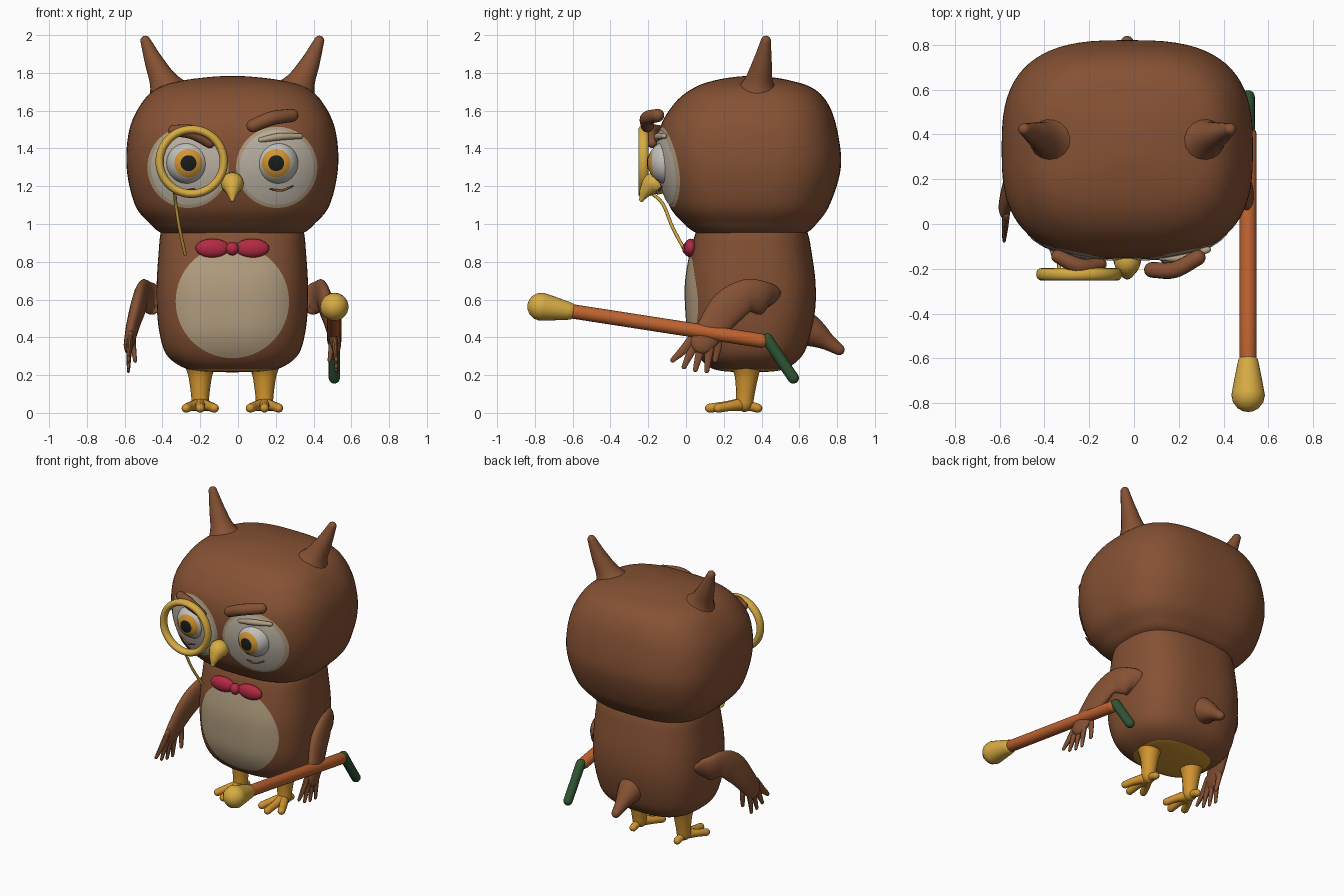
import bpy, bmesh, math
from mathutils import Vector
from mathutils.bvhtree import BVHTree

if "Cube" in bpy.data.objects:
    bpy.data.objects.remove(bpy.data.objects["Cube"])

CENTRE_X = -0.03  # the bird's own mid-plane; all x values below are relative to it


def material(name, r, g, b):
    m = bpy.data.materials.new(name)
    m.use_nodes = True
    m.diffuse_color = (r, g, b, 1)
    bsdf = next(n for n in m.node_tree.nodes if n.type == "BSDF_PRINCIPLED")
    bsdf.inputs["Base Color"].default_value = (r, g, b, 1)
    return m


BROWN = material("brown feathers", 0.235, 0.083, 0.034)
BEIGE = material("beige belly", 0.46, 0.35, 0.22)
WHITE = material("pale eye patch", 0.52, 0.46, 0.38)
EYE = material("eyeball grey", 0.55, 0.53, 0.50)
ORANGE = material("orange skin", 0.64, 0.30, 0.03)
BLACK = material("black pupil", 0.01, 0.012, 0.012)
GOLD = material("gold", 0.68, 0.41, 0.055)
WOOD = material("reddish wood", 0.52, 0.125, 0.03)
GREEN = material("dark green", 0.03, 0.09, 0.035)
RED = material("crimson", 0.45, 0.023, 0.055)


def emit(name, bm, mat, closed=True):
    if closed:
        bmesh.ops.recalc_face_normals(bm, faces=bm.faces)
    me = bpy.data.meshes.new(name)
    bm.to_mesh(me)
    bm.free()
    me.materials.append(mat)
    ob = bpy.data.objects.new(name, me)
    ob.location.x = CENTRE_X
    bpy.context.collection.objects.link(ob)
    bpy.ops.object.select_all(action="DESELECT")
    ob.select_set(True)
    bpy.context.view_layer.objects.active = ob
    bpy.ops.object.shade_smooth_by_angle(angle=math.radians(50))
    return ob


def spline(keys, steps):
    """Catmull-Rom interpolation of tuples."""
    k = [Vector(p) for p in keys]
    k = [k[0] * 2 - k[1]] + k + [k[-1] * 2 - k[-2]]
    out = []
    for a, b, c, d in zip(k, k[1:], k[2:], k[3:]):
        for i in range(steps):
            t = i / steps
            out.append(0.5 * (2 * b + (c - a) * t + (2 * a - 5 * b + 4 * c - d) * t * t
                              + (3 * b - a - 3 * c + d) * t ** 3))
    return out + [k[-2]]


def skin(rings):
    bm = bmesh.new()
    loops = [[bm.verts.new(p) for p in ring] for ring in rings]
    n = len(loops[0])
    for lo, hi in zip(loops, loops[1:]):
        for i in range(n):
            bm.faces.new((lo[i], lo[(i + 1) % n], hi[(i + 1) % n], hi[i]))
    bm.faces.new(loops[0])
    bm.faces.new(loops[-1])
    return bm


def loft(name, keys, mat, power, sides=72):
    """Stack of rounded-box sections: (z, half width, front y, back y)."""
    def arc(v):
        return math.copysign(abs(v) ** (2 / power), v)
    rings = []
    for z, w, front, back in spline(keys, 6):
        mid, depth = (front + back) / 2, (back - front) / 2
        angles = [math.tau * i / sides for i in range(sides)]
        rings.append([(w * arc(math.cos(a)), mid + depth * arc(math.sin(a)), z) for a in angles])
    return emit(name, skin(rings), mat)


def tube(name, keys, mat, flat=1.0, side=1, steps=5, sides=16):
    """Round-ended tapered tube through (x, y, z, radius); flat squashes it along x."""
    pts = spline([(x * side, y, z, r) for x, y, z, r in keys], steps)
    path = [(p.xyz, p.w) for p in pts]
    start = (path[0][0] - path[1][0]).normalized()
    end = (path[-1][0] - path[-2][0]).normalized()
    (p0, r0), (p1, r1) = path[0], path[-1]
    caps = [math.radians(a) for a in (25, 50, 70, 86)]
    path = ([(p0 + start * r0 * math.sin(a), r0 * math.cos(a)) for a in reversed(caps)] + path
            + [(p1 + end * r1 * math.sin(a), r1 * math.cos(a)) for a in caps])
    span = p1 - p0
    ref = Vector((0, 1, 0)) if abs(span.x) > 0.7 * span.length else Vector((1, 0, 0))
    rings = []
    for i, (p, r) in enumerate(path):
        t = (path[min(i + 1, len(path) - 1)][0] - path[max(i - 1, 0)][0]).normalized()
        b = t.cross(ref).normalized()
        a = b.cross(t)
        rings.append([p + r * (a * flat * math.cos(u) + b * math.sin(u))
                      for u in (math.tau * j / sides for j in range(sides))])
    return emit(name, skin(rings), mat)


def ball(name, centre, size, mat):
    bm = bmesh.new()
    bmesh.ops.create_uvsphere(bm, u_segments=40, v_segments=24, radius=1)
    bmesh.ops.scale(bm, vec=size, verts=bm.verts)
    bmesh.ops.translate(bm, vec=centre, verts=bm.verts)
    return emit(name, bm, mat)


def decal(name, target, x, z, rx, rz, mat, lift=0.005):
    """Thin elliptical patch laid on the front of another part."""
    me = target.data
    tree = BVHTree.FromPolygons([v.co for v in me.vertices], [p.vertices for p in me.polygons])
    bm = bmesh.new()

    def drop(px, pz):
        hit = tree.ray_cast(Vector((px, -2, pz)), Vector((0, 1, 0)))[0]
        return bm.verts.new((px, (hit.y if hit else 0) - lift, pz))

    n, layers, hub, last = 64, 14, drop(x, z), None
    for k in range(1, layers + 1):
        f = k / layers
        ring = [drop(x + rx * f * math.cos(math.tau * i / n), z + rz * f * math.sin(math.tau * i / n))
                for i in range(n)]
        for i in range(n):
            j = (i + 1) % n
            bm.faces.new((last[i], ring[i], ring[j], last[j]) if last else (hub, ring[i], ring[j]))
        last = ring
    return emit(name, bm, mat, closed=False)


# Head and body
head = loft("head", [(0.93, 0.30, 0.12, 0.56), (0.955, 0.38, 0.05, 0.64), (1.0, 0.435, -0.01, 0.69),
                     (1.1, 0.515, -0.09, 0.76), (1.3, 0.56, -0.15, 0.82), (1.5, 0.545, -0.14, 0.80),
                     (1.64, 0.48, -0.06, 0.75), (1.72, 0.395, 0.04, 0.67), (1.76, 0.26, 0.15, 0.55),
                     (1.78, 0.10, 0.27, 0.43), (1.783, 0.01, 0.34, 0.36)], BROWN, 2.85)
body = loft("body", [(0.215, 0.03, 0.30, 0.38), (0.222, 0.18, 0.19, 0.48), (0.245, 0.27, 0.12, 0.55),
                     (0.31, 0.35, 0.06, 0.62), (0.42, 0.385, 0.015, 0.66), (0.56, 0.40, 0.0, 0.685),
                     (0.7, 0.40, 0.0, 0.685), (0.85, 0.39, 0.025, 0.665), (0.95, 0.38, 0.05, 0.645),
                     (1.05, 0.35, 0.10, 0.60)], BROWN, 2.7)
# Orange underside between the legs
body.data.materials.append(ORANGE)
for face in body.data.polygons:
    if face.center.z < 0.236:
        face.material_index = 1
decal("belly_patch", body, 0, 0.59, 0.30, 0.30, BEIGE)
tube("tail", [(0, 0.58, 0.47, 0.11), (0, 0.68, 0.42, 0.075), (0, 0.75, 0.375, 0.045),
              (0, 0.81, 0.335, 0.03)], BROWN)

# Paired parts
for label, s in (("left", 1), ("right", -1)):
    decal(label + "_eye_rim", head, 0.235 * s, 1.30, 0.215, 0.215, BEIGE, 0.004)
    decal(label + "_eye_patch", head, 0.235 * s, 1.30, 0.196, 0.198, WHITE, 0.009)
    eye = ball(label + "_eyeball", (0.235 * s, -0.095, 1.325), (0.115, 0.105, 0.115), EYE)
    decal(label + "_iris", eye, 0.232 * s, 1.322, 0.075, 0.075, ORANGE, 0.003)
    decal(label + "_pupil", eye, 0.232 * s, 1.322, 0.042, 0.042, BLACK, 0.007)
    tube(label + "_cheek_crease", [(0.20, -0.144, 1.185, 0.004), (0.26, -0.143, 1.178, 0.007),
                                   (0.32, -0.127, 1.20, 0.004)], BROWN, side=s)
    tube(label + "_ear_tuft", [(0.32, 0.375, 1.66, 0.15), (0.362, 0.385, 1.75, 0.08),
                               (0.415, 0.405, 1.86, 0.05), (0.46, 0.423, 1.97, 0.027)], BROWN, side=s)
    tube(label + "_wing", [(0.35, 0.43, 0.59, 0.09), (0.43, 0.41, 0.605, 0.09), (0.475, 0.32, 0.62, 0.087),
                           (0.50, 0.22, 0.555, 0.095), (0.53, 0.14, 0.45, 0.08),
                           (0.545, 0.09, 0.38, 0.068)], BROWN, flat=0.42, side=s, sides=20)
    for i, (y, z) in enumerate(((-0.07, 0.28), (-0.01, 0.245), (0.05, 0.23), (0.11, 0.225))):
        root = 0.045 + i * 0.03
        tube(f"{label}_finger_{i + 1}", [(0.54, root, 0.41, 0.026), (0.546, (root + y) / 2, 0.335, 0.024),
                                         (0.55, y, z, 0.014)], BROWN, flat=0.6, side=s, sides=10)
    tube(label + "_thumb", [(0.53, 0.16, 0.44, 0.03), (0.525, 0.17, 0.36, 0.022),
                            (0.515, 0.155, 0.28, 0.015)], BROWN, flat=0.7, side=s, sides=10)
    tube(label + "_leg", [(0.17, 0.32, 0.24, 0.078), (0.17, 0.32, 0.19, 0.062),
                          (0.17, 0.315, 0.11, 0.05), (0.17, 0.31, 0.05, 0.045)], ORANGE, side=s)
    for i, (dx, y) in enumerate(((-0.075, 0.17), (0, 0.125), (0.075, 0.17), (0, 0.38))):
        tube(f"{label}_toe_{i + 1}", [(0.17, 0.30, 0.045, 0.036), (0.17 + dx * 0.6, (0.30 + y) / 2, 0.036, 0.026),
                                      (0.17 + dx, y, 0.025, 0.024)], ORANGE, side=s, sides=12)

# Brows and eyelid
tube("left_brow", [(0.11, -0.205, 1.52, 0.035), (0.21, -0.205, 1.56, 0.037),
                   (0.315, -0.15, 1.575, 0.035)], BROWN)
tube("right_brow", [(-0.31, -0.145, 1.495, 0.03), (-0.21, -0.19, 1.485, 0.037),
                    (-0.12, -0.18, 1.43, 0.028)], BROWN)
tube("left_eyelid", [(0.15, -0.15, 1.445, 0.014), (0.25, -0.15, 1.462, 0.019),
                     (0.36, -0.115, 1.465, 0.014)], BEIGE)

# Beak
tube("beak", [(0, -0.13, 1.215, 0.055), (0, -0.175, 1.21, 0.06), (0, -0.215, 1.17, 0.034),
              (0, -0.235, 1.13, 0.013)], GOLD)

# Monocle and chain
bpy.ops.mesh.primitive_torus_add(major_segments=64, minor_segments=16, major_radius=0.17, minor_radius=0.022,
                                 location=(-0.245, -0.225, 1.33), rotation=(math.pi / 2, 0, 0))
ring = bpy.context.object
ring.name = "monocle_ring"
ring.scale.z = 1.25
ring.data.materials.append(GOLD)
bpy.ops.object.shade_smooth()
tube("monocle_chain", [(-0.305, -0.20, 1.175, 0.009), (-0.30, -0.125, 1.11, 0.009),
                       (-0.28, -0.07, 0.98, 0.009), (-0.25, 0.005, 0.84, 0.009)], GOLD, sides=8)

# Bow tie
for label, s in (("left", 1), ("right", -1)):
    ball("bow_loop_" + label, (0.105 * s, 0.025, 0.872), (0.09, 0.035, 0.05), RED)
ball("bow_knot", (0, 0.012, 0.87), (0.034, 0.032, 0.036), RED)

# Cane: shaft, knob and bent end
tube("cane_shaft", [(0.54, -0.60, 0.537, 0.038), (0.54, 0.40, 0.382, 0.038)], WOOD)
tube("cane_knob", [(0.54, -0.625, 0.54, 0.048), (0.54, -0.70, 0.552, 0.063),
                   (0.54, -0.765, 0.562, 0.075)], GOLD, sides=28)
tube("cane_end", [(0.54, 0.43, 0.39, 0.031), (0.54, 0.50, 0.285, 0.03), (0.54, 0.568, 0.185, 0.03)], GREEN)
